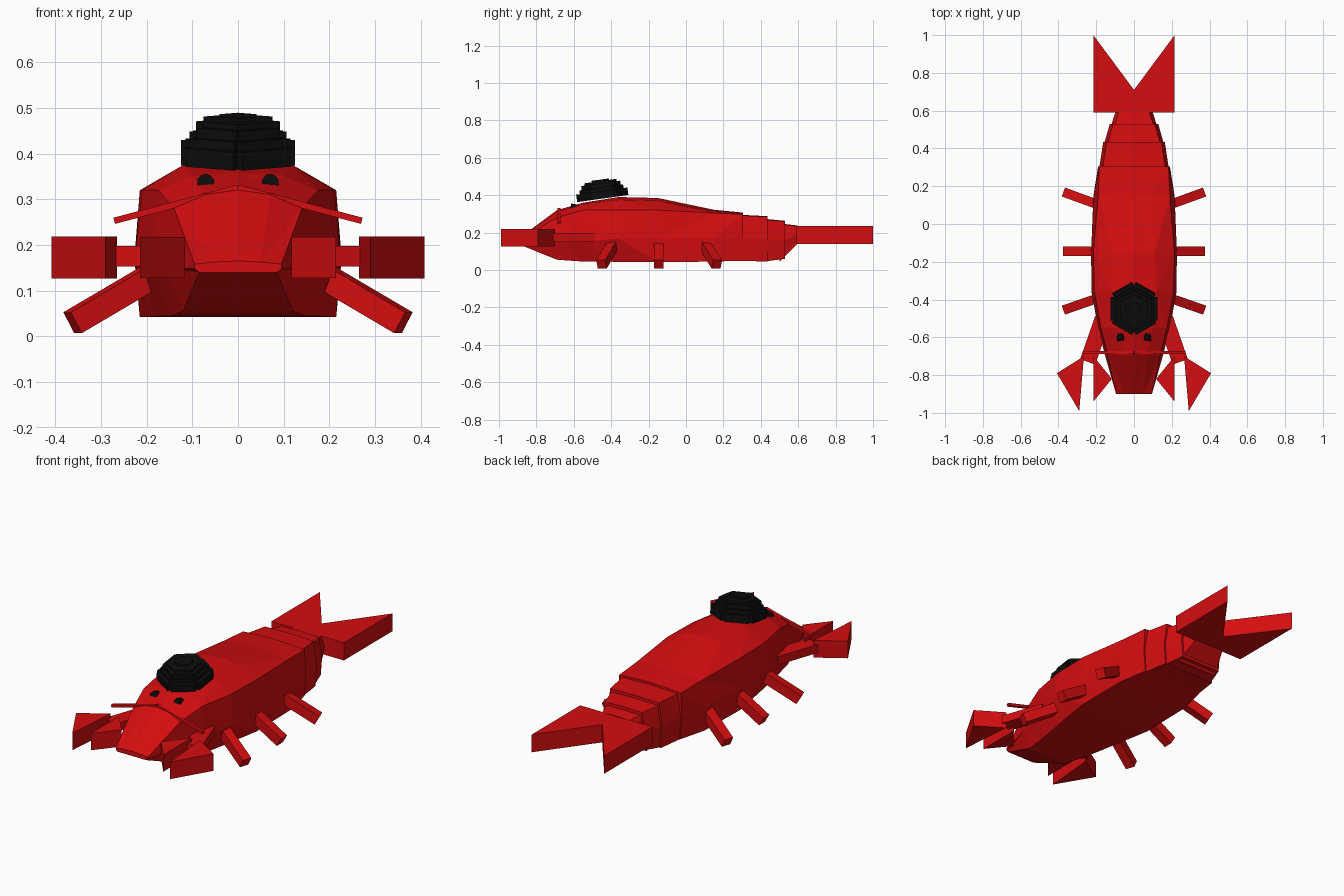
import bpy, bmesh, math
from mathutils import Vector, Matrix

if "Cube" in bpy.data.objects:
    bpy.data.objects.remove(bpy.data.objects["Cube"])


def material(name, rgb):
    m = bpy.data.materials.new(name)
    m.diffuse_color = (*rgb, 1)
    m.use_nodes = True
    m.node_tree.nodes["Principled BSDF"].inputs["Base Color"].default_value = m.diffuse_color
    return m


RED = material("shell red", (0.66, 0.004, 0.005))
BLACK = material("hat black", (0.004, 0.004, 0.0045))


def finish(name, bm, mat):
    bmesh.ops.recalc_face_normals(bm, faces=bm.faces)
    me = bpy.data.meshes.new(name)
    bm.to_mesh(me)
    bm.free()
    me.materials.append(mat)
    ob = bpy.data.objects.new(name, me)
    bpy.context.collection.objects.link(ob)
    return ob


def loft(name, sections):
    """Skin mirrored half sections: y, then (x, z) from the belly to the spine."""
    bm = bmesh.new()
    rings = []
    for y, half in sections:
        pts = half + [(-x, z) for x, z in reversed(half) if x > 0]
        rings.append([bm.verts.new((x, y, z)) for x, z in pts])
    n = len(rings[0])
    for a, b in zip(rings, rings[1:]):
        for i in range(n):
            j = (i + 1) % n
            bm.faces.new((a[i], a[j], b[j], b[i]))
    bm.faces.new(rings[0])
    bm.faces.new(rings[-1])
    bmesh.ops.triangulate(bm, faces=bm.faces)
    return finish(name, bm, RED)


def prism(name, outline, z0, z1):
    """Upright slab from a flat outline."""
    bm = bmesh.new()
    f = bm.faces.new([bm.verts.new((x, y, z0)) for x, y in outline])
    top = bmesh.ops.extrude_face_region(bm, geom=[f])["geom"]
    bmesh.ops.translate(bm, vec=(0, 0, z1 - z0),
                        verts=[v for v in top if isinstance(v, bmesh.types.BMVert)])
    return finish(name, bm, RED)


def beam(name, p, q, w, h):
    """Box running from p to q."""
    p, q = Vector(p), Vector(q)
    d = (q - p).normalized()
    side = d.cross(Vector((0, 0, 1))).normalized()
    rot = Matrix((d, side, side.cross(d))).transposed().to_4x4()
    bm = bmesh.new()
    bmesh.ops.create_cube(bm, size=1, matrix=Matrix.Translation((p + q) / 2) @ rot
                          @ Matrix.Diagonal(((q - p).length, w, h, 1)))
    return finish(name, bm, RED)


# Faceted body with a sloping snout
loft("body", [
    (-0.90, [(.085, .14), (.095, .148), (.095, .158), (.05, .163), (0, .165)]),
    (-0.69, [(.12, .055), (.155, .15), (.14, .28), (.07, .31), (0, .32)]),
    (-0.55, [(.145, .045), (.19, .15), (.175, .32), (.10, .352), (0, .36)]),
    (-0.36, [(.18, .044), (.225, .17), (.21, .32), (.12, .375), (0, .39)]),
    (-0.15, [(.215, .042), (.227, .17), (.215, .32), (.11, .37), (0, .385)]),
    (0.15, [(.212, .045), (.215, .17), (.19, .305), (.10, .317), (0, .322)]),
    (0.305, [(.18, .05), (.19, .17), (.183, .298), (.09, .305), (0, .307)]),
])


# Stepped tail segments
def tail_section(y, w, lo, hi):
    return (y, [(w, lo), (w + .008, (lo + hi) / 2), (w - .01, hi), (0, hi + .003)])


tail = [
    [(.29, .177, .048, .292), (.435, .155, .046, .285)],
    [(.425, .15, .046, .27), (.53, .12, .06, .26)],
    [(.50, .12, .045, .246), (.595, .09, .14, .235)],
]
for i, seg in enumerate(tail):
    loft(f"tail_segment_{i + 1}", [tail_section(*s) for s in seg])

# Forked tail fin
prism("tail_fin", [(-.215, .59), (.215, .59), (.215, 1), (0, .71), (-.215, 1)], .14, .235)

for s, side in ((-1, "left"), (1, "right")):
    # Legs splay outwards
    for i, (y0, y1) in enumerate(((-.385, -.452), (-.145, -.145), (.095, .165))):
        beam(f"{side}_leg_{i + 1}", (s * .17, y0, .143), (s * .362, y1, .03), .05, .052)
    # Arm and two-part claw
    beam(f"{side}_arm", (s * .165, -.50, .175), (s * .245, -.73, .175), .085, .045)
    prism(f"{side}_outer_claw", [(s * .265, -.70), (s * .408, -.79), (s * .29, -.99)], .127, .219)
    prism(f"{side}_inner_claw", [(s * .215, -.70), (s * .117, -.82), (s * .215, -.94)], .128, .218)
    # Whisker
    beam(f"{side}_whisker", (0, -.68, .325), (s * .271, -.68, .253), .016, .014)
    # Eye
    bm = bmesh.new()
    bmesh.ops.create_cone(bm, cap_ends=True, segments=10, radius1=.019, radius2=.019, depth=.035,
                          matrix=Matrix.Translation((s * .071, -.60, .334))
                          @ Matrix.Rotation(math.radians(80), 4, 'X'))
    finish(f"{side}_eye", bm, BLACK)

# Tilted hat: tiers of three crossed boxes (length, width, bottom, top)
tiers = [("hat_brim", .25, .12, -.022, .018), ("hat_band", .212, .105, .0, .038),
         ("hat_crown", .185, .10, .025, .06), ("hat_top", .15, .085, .05, .072),
         ("hat_cap", .08, .046, .065, .08)]
place = Matrix.Translation((0, -.448, .404)) @ Matrix.Rotation(math.radians(8), 4, 'X')
for name, length, width, z0, z1 in tiers:
    bm = bmesh.new()
    for k in range(3):
        bmesh.ops.create_cube(bm, size=1, matrix=place
                              @ Matrix.Rotation(math.radians(60 * k), 4, 'Z')
                              @ Matrix.Translation((0, 0, (z0 + z1) / 2))
                              @ Matrix.Diagonal((length, width, z1 - z0, 1)))
    finish(name, bm, BLACK)
